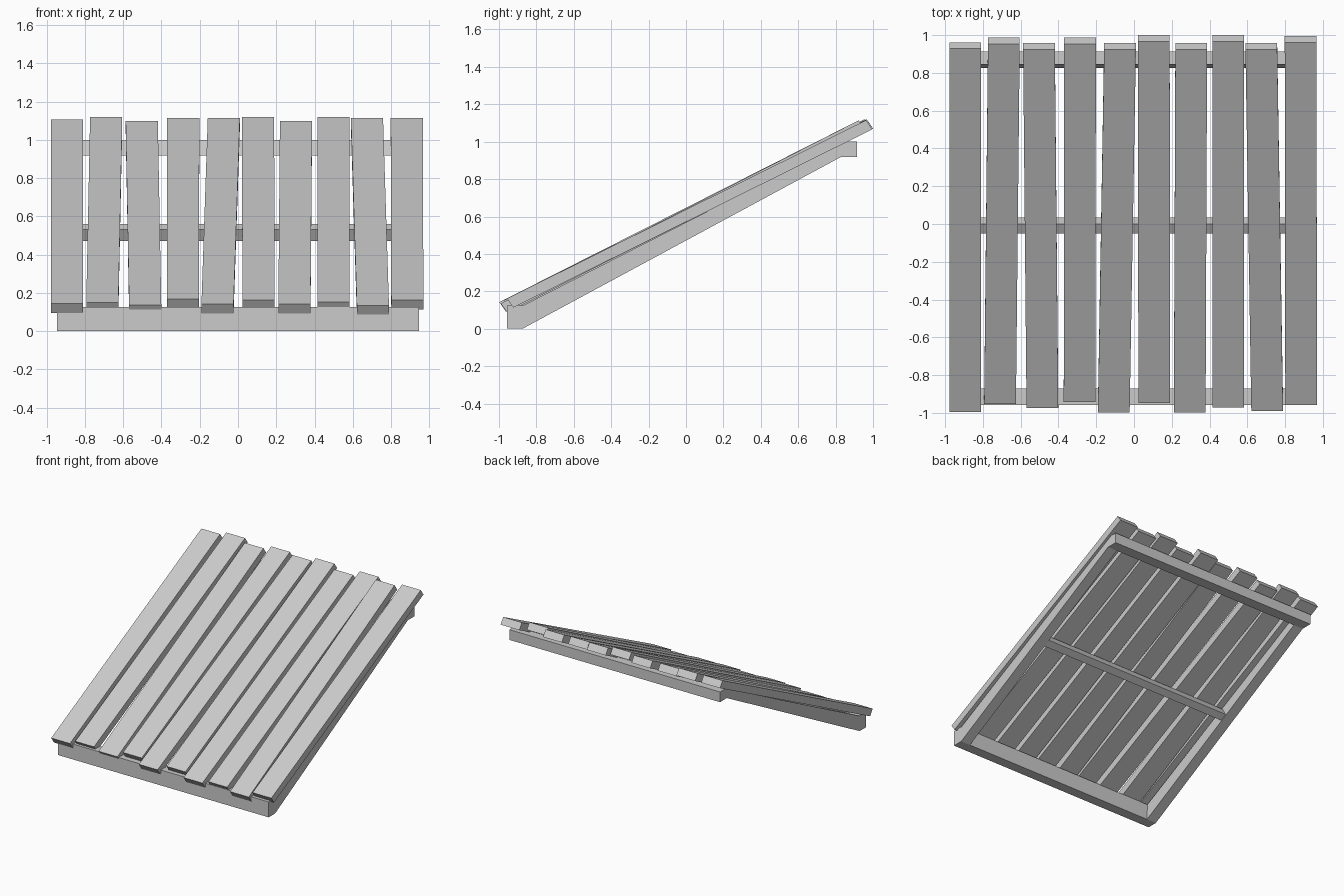
import bpy, bmesh

if "Cube" in bpy.data.objects:
    bpy.data.objects.remove(bpy.data.objects["Cube"])


def new_object(name, bm):
    bmesh.ops.recalc_face_normals(bm, faces=bm.faces)
    mesh = bpy.data.meshes.new(name)
    bm.to_mesh(mesh)
    bm.free()
    obj = bpy.data.objects.new(name, mesh)
    bpy.context.collection.objects.link(obj)
    return obj


def prism(name, profile, x_left, x_right):
    """Extrude a (y, z) profile in x; x_left/x_right give x at each profile point."""
    bm = bmesh.new()
    a = [bm.verts.new((x, y, z)) for x, (y, z) in zip(x_left, profile)]
    b = [bm.verts.new((x, y, z)) for x, (y, z) in zip(x_right, profile)]
    n = len(profile)
    bm.faces.new(a)
    bm.faces.new(b[::-1])
    for i in range(n):
        j = (i + 1) % n
        bm.faces.new((a[i], b[i], b[j], a[j]))
    return new_object(name, bm)


# Sloping rectangular frame: a 3x3 grid of cells with the middle one left open
xs = (-0.945, -0.86, 0.86, 0.945)
bottom = ((-0.957, 0), (-0.874, 0), (0.826, 0.917), (0.914, 0.917))
top = ((-0.957, 0.125), (-0.87, 0.125), (0.845, 1.0), (0.914, 1.0))
bm = bmesh.new()
lo, hi = [[[bm.verts.new((x, y, z)) for y, z in row] for x in xs]
          for row in (bottom, top)]
for i in range(3):
    for j in range(3):
        if (i, j) == (1, 1):
            continue
        for g in (lo, hi):
            bm.faces.new((g[i][j], g[i + 1][j], g[i + 1][j + 1], g[i][j + 1]))


def wall(p, q):
    bm.faces.new((lo[p[0]][p[1]], lo[q[0]][q[1]], hi[q[0]][q[1]], hi[p[0]][p[1]]))


for k in range(3):
    for e in (0, 3):
        wall((k, e), (k + 1, e))
        wall((e, k), (e, k + 1))
for e in (1, 2):
    wall((1, e), (2, e))
    wall((e, 1), (e, 2))
new_object("frame", bm)

# Middle cross bar
prism("cross_bar", ((-0.05, 0.53), (0.0, 0.56), (0.035, 0.5), (-0.015, 0.47)),
      [-0.865] * 4, [0.865] * 4)

# Uneven planks: left x at front, left x at back, front y, back y, front z, back z
planks = (
    (-0.978, -0.978, -0.996, 0.962, 0.144, 1.107),
    (-0.793, -0.773, -0.952, 0.988, 0.150, 1.120),
    (-0.569, -0.587, -0.973, 0.959, 0.137, 1.098),
    (-0.372, -0.370, -0.942, 0.988, 0.168, 1.115),
    (-0.191, -0.158, -0.998, 0.957, 0.142, 1.114),
    (0.023, 0.021, -0.947, 1.000, 0.163, 1.120),
    (0.211, 0.219, -0.998, 0.957, 0.142, 1.098),
    (0.415, 0.415, -0.972, 1.000, 0.153, 1.119),
    (0.621, 0.590, -0.990, 0.957, 0.135, 1.114),
    (0.801, 0.798, -0.957, 0.996, 0.162, 1.115),
)
W, DY, DZ = 0.168, 0.034, 0.049   # plank width and lean of its ends
for n, (xf, xb, yf, yb, zf, zb) in enumerate(planks, 1):
    left = (xf, xb, xb, xf)
    prism(f"plank_{n}",
          ((yf, zf), (yb - DY, zb), (yb, zb - DZ), (yf + DY, zf - DZ)),
          left, [x + W for x in left])
